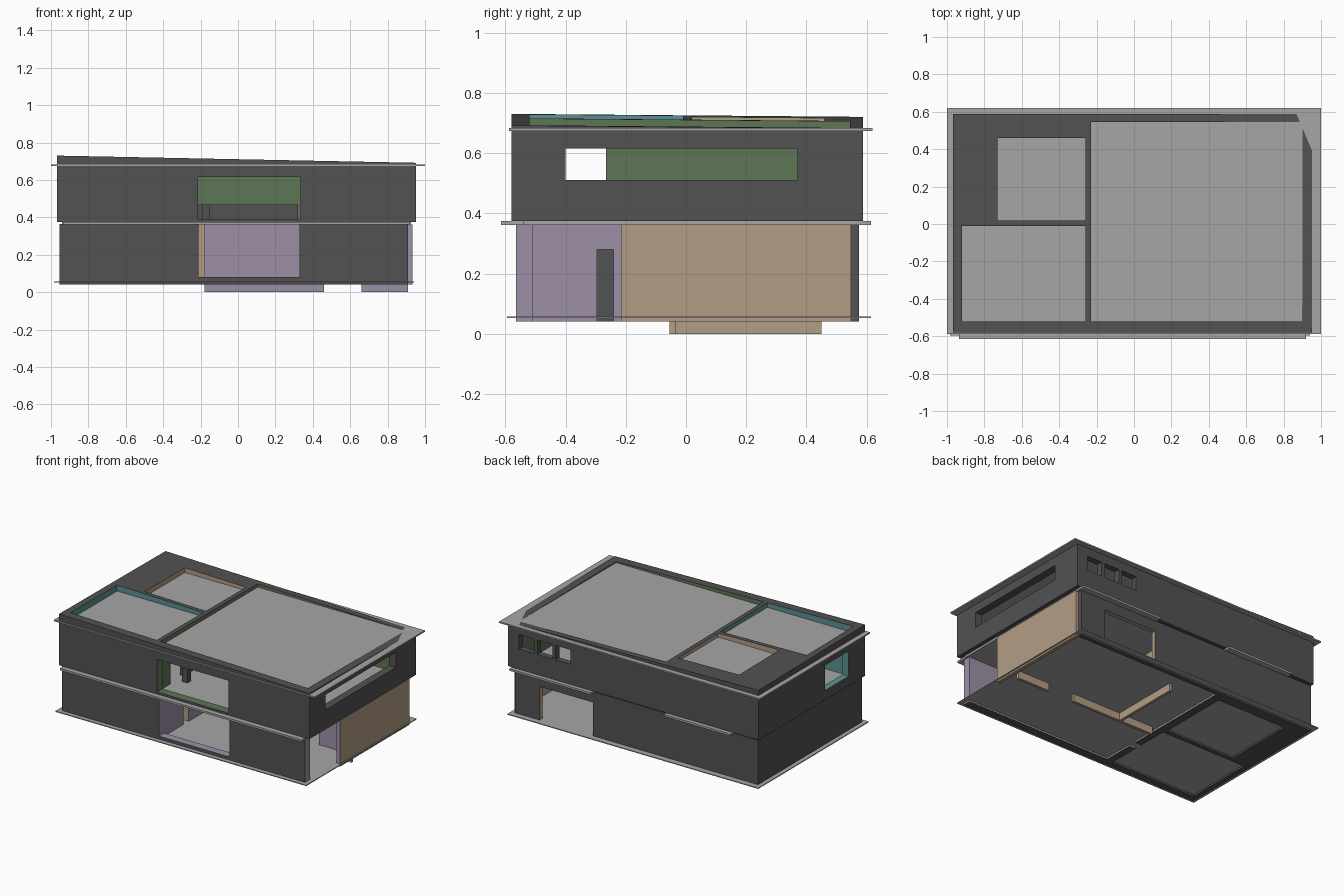
import bpy

cube = bpy.data.objects.get("Cube")
if cube:
    bpy.data.objects.remove(cube, do_unlink=True)

# Flat colours
PALETTE = {
    "dark_wall": (0.085, 0.085, 0.088),
    "grey_slab": (0.38, 0.38, 0.39),
    "purple_room": (0.34, 0.28, 0.39),
    "tan_room": (0.45, 0.34, 0.23),
    "green_room": (0.11, 0.18, 0.09),
    "teal_room": (0.105, 0.28, 0.28),
}
DARK, GREY, PURPLE, TAN, GREEN, TEAL = range(6)
materials = []
for mat_name, rgb in PALETTE.items():
    mat = bpy.data.materials.new(mat_name)
    mat.use_nodes = True
    mat.diffuse_color = (*rgb, 1)
    node = next(n for n in mat.node_tree.nodes if n.type == 'BSDF_PRINCIPLED')
    node.inputs["Base Color"].default_value = (*rgb, 1)
    materials.append(mat)


def box(name, x, y, z, colour):
    """Box spanning the given (min, max) ranges, in one colour."""
    corners = [(i, j, k) for k in z for j in y for i in x]
    quads = [(0, 2, 3, 1), (4, 5, 7, 6), (0, 1, 5, 4),
             (2, 6, 7, 3), (0, 4, 6, 2), (1, 3, 7, 5)]
    mesh = bpy.data.meshes.new(name)
    mesh.from_pydata(corners, [], quads)
    for mat in materials:
        mesh.materials.append(mat)
    for face in mesh.polygons:
        face.material_index = colour
    obj = bpy.data.objects.new(name, mesh)
    bpy.context.scene.collection.objects.link(obj)
    return obj


def cut(body, x, y, z, colour):
    """Hollow a room or opening; the new faces take the colour."""
    tool = box("cutter", x, y, z, colour)
    tool.hide_render = True
    mod = body.modifiers.new("opening", 'BOOLEAN')
    mod.operation = 'DIFFERENCE'
    mod.solver = 'EXACT'
    mod.material_mode = 'INDEX'
    mod.object = tool
    with bpy.context.temp_override(object=body, active_object=body):
        bpy.ops.object.modifier_apply(modifier=mod.name)
    bpy.data.objects.remove(tool, do_unlink=True)


def paint(obj, colour, rule):
    for face in obj.data.polygons:
        if rule(face):
            face.material_index = colour


# Lower storey walls
FULL = (-0.1, 1.0)
lower = box("lower_walls", (-0.955, 0.91), (-0.565, 0.575), (0.04, 0.365), DARK)
cut(lower, (-0.21, 1.1), (-0.51, -0.05), FULL, PURPLE)
cut(lower, (-0.21, 1.1), (-0.051, 0.545), FULL, TAN)
cut(lower, (-0.92, -0.26), (-0.52, -0.03), FULL, DARK)
cut(lower, (-0.8, -0.27), (0.0, 0.5), FULL, DARK)
cut(lower, (-0.21, 0.33), (-0.7, -0.505), (0.08, 0.5), PURPLE)
cut(lower, (-0.3, -0.2), (-0.295, -0.24), (0.02, 0.28), TAN)
cut(lower, (0.31, 0.72), (0.54, 0.7), (0.055, 0.29), TAN)
paint(lower, PURPLE, lambda f: f.normal.x > 0.9 and f.center.x > 0.9 and f.center.y < 0)

# Side wall, open porch in front of it
side = box("side_wall", (0.908, 0.933), (-0.215, 0.548), (0.04, 0.363), TAN)
paint(side, PURPLE, lambda f: f.normal.y < -0.9)

# Inner partitions reaching below the floor
for label, span in (("long", (-0.18, 0.46)), ("short", (0.66, 0.908))):
    part = box(label + "_partition", span, (-0.055, -0.035), (0, 0.362), TAN)
    paint(part, PURPLE, lambda f: f.normal.y < -0.9 or f.normal.x < -0.9)
box("cross_partition", (0.068, 0.088), (-0.036, 0.45), (0, 0.362), TAN)

# Upper storey walls
upper = box("upper_walls", (-0.967, 0.953), (-0.58, 0.587), (0.375, 0.75), DARK)
cut(upper, (-0.23, 0.9), (-0.52, 0.545), FULL, GREEN)
cut(upper, (-0.92, -0.26), (-0.52, -0.01), FULL, TEAL)
cut(upper, (-0.73, -0.26), (0.02, 0.46), FULL, TAN)
cut(upper, (-0.215, 0.335), (-0.7, -0.51), (0.39, 0.615), GREEN)
cut(upper, (0.89, 1.1), (-0.4, 0.37), (0.51, 0.615), DARK)
cut(upper, (-1.1, -0.91), (-0.4, -0.14), (0.44, 0.615), TEAL)
cut(upper, (-0.27, -0.22), (-0.41, -0.265), (0.3, 0.63), DARK)
for left in (0.475, 0.615, 0.755):
    cut(upper, (left, left + 0.115), (0.53, 0.7), (0.515, 0.615), DARK)

# Parapet top falls gently towards the back corner
for v in upper.data.vertices:
    if v.co.z > 0.7:
        v.co.z = 0.73 - 0.02 * (v.co.x + 0.96) - 0.0085 * (v.co.y + 0.58)

# Low balustrade inside the upper room
for label, span in (("left", (-0.215, 0.07)), ("right", (0.07, 0.32))):
    box(label + "_balustrade", span, (0.15, 0.17), (0.37, 0.47), DARK)
box("balustrade_post", (-0.19, -0.15), (-0.34, -0.3), (0.37, 0.47), DARK)

# Floor slabs, roof and canopies
box("ground_slab", (-0.985, 0.94), (-0.595, 0.615), (0.052, 0.058), GREY)
box("middle_slab", (-0.94, 0.925), (-0.54, 0.56), (0.361, 0.377), GREY)
box("front_canopy", (-0.935, 0.92), (-0.615, -0.535), (0.361, 0.375), GREY)
box("back_canopy_long", (0.3, 0.925), (0.55, 0.615), (0.361, 0.375), GREY)
box("back_canopy_short", (-0.77, -0.26), (0.55, 0.615), (0.361, 0.375), GREY)
box("roof_slab", (-1, 1), (-0.588, 0.62), (0.674, 0.6835), GREY)
